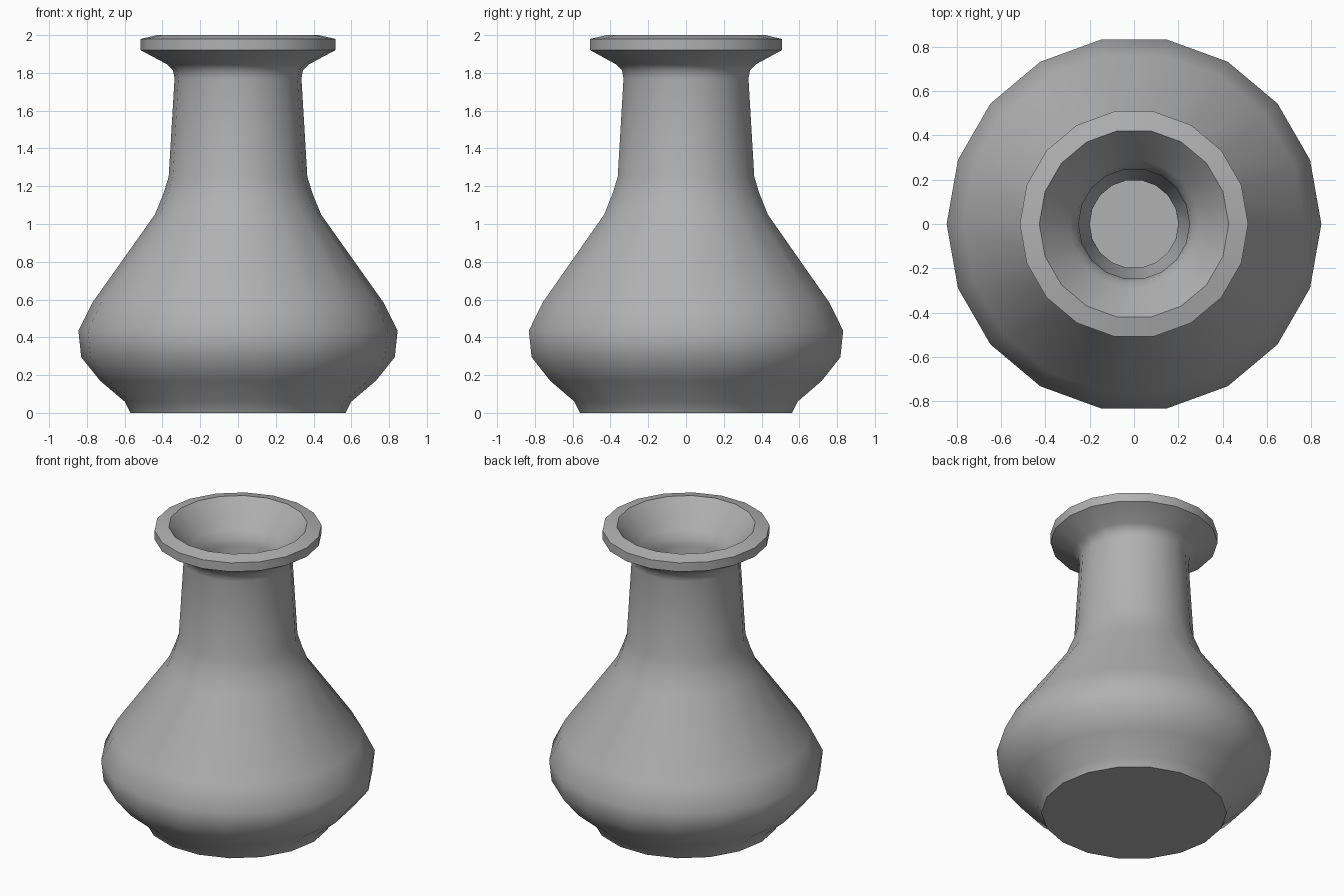
import bpy, bmesh, math

if "Cube" in bpy.data.objects:
    bpy.data.objects.remove(bpy.data.objects["Cube"])

SIDES = 18

# outer wall from foot to lip, then the bore down to its floor (radius, height)
outer = [(0.57, 0), (0.60, 0.06), (0.73, 0.17), (0.83, 0.295), (0.845, 0.435),
         (0.77, 0.585), (0.44, 1.05), (0.395, 1.16), (0.367, 1.25),
         (0.336, 1.77), (0.344, 1.815), (0.375, 1.845),
         (0.515, 1.92), (0.515, 1.98)]
inner = [(0.427, 2.0), (0.29, 1.835), (0.26, 1.79), (0.25, 1.74),
         (0.275, 1.30), (0.20, 1.12), (0.20, 0.5)]


def lathe(name, profile):
    bm = bmesh.new()
    rings = []
    for r, z in profile:
        rings.append([bm.verts.new((r * math.cos(math.tau * i / SIDES),
                                    r * math.sin(math.tau * i / SIDES), z))
                      for i in range(SIDES)])
    for a, b in zip(rings, rings[1:]):
        for i in range(SIDES):
            j = (i + 1) % SIDES
            bm.faces.new((a[i], a[j], b[j], b[i]))
    # flat foot and bore floor
    bm.faces.new(rings[0][::-1])
    bm.faces.new(rings[-1])
    mesh = bpy.data.meshes.new(name)
    bm.to_mesh(mesh)
    bm.free()
    obj = bpy.data.objects.new(name, mesh)
    bpy.context.collection.objects.link(obj)
    return obj


# vase body in dark grey
vase = lathe("vase", outer + inner)
grey = bpy.data.materials.new("dark_grey")
grey.diffuse_color = (0.44, 0.44, 0.44, 1)
grey.use_nodes = True
grey.node_tree.nodes["Principled BSDF"].inputs["Base Color"].default_value = grey.diffuse_color
vase.data.materials.append(grey)
bpy.context.view_layer.objects.active = vase
vase.select_set(True)
bpy.ops.object.shade_smooth_by_angle(angle=math.radians(40))
